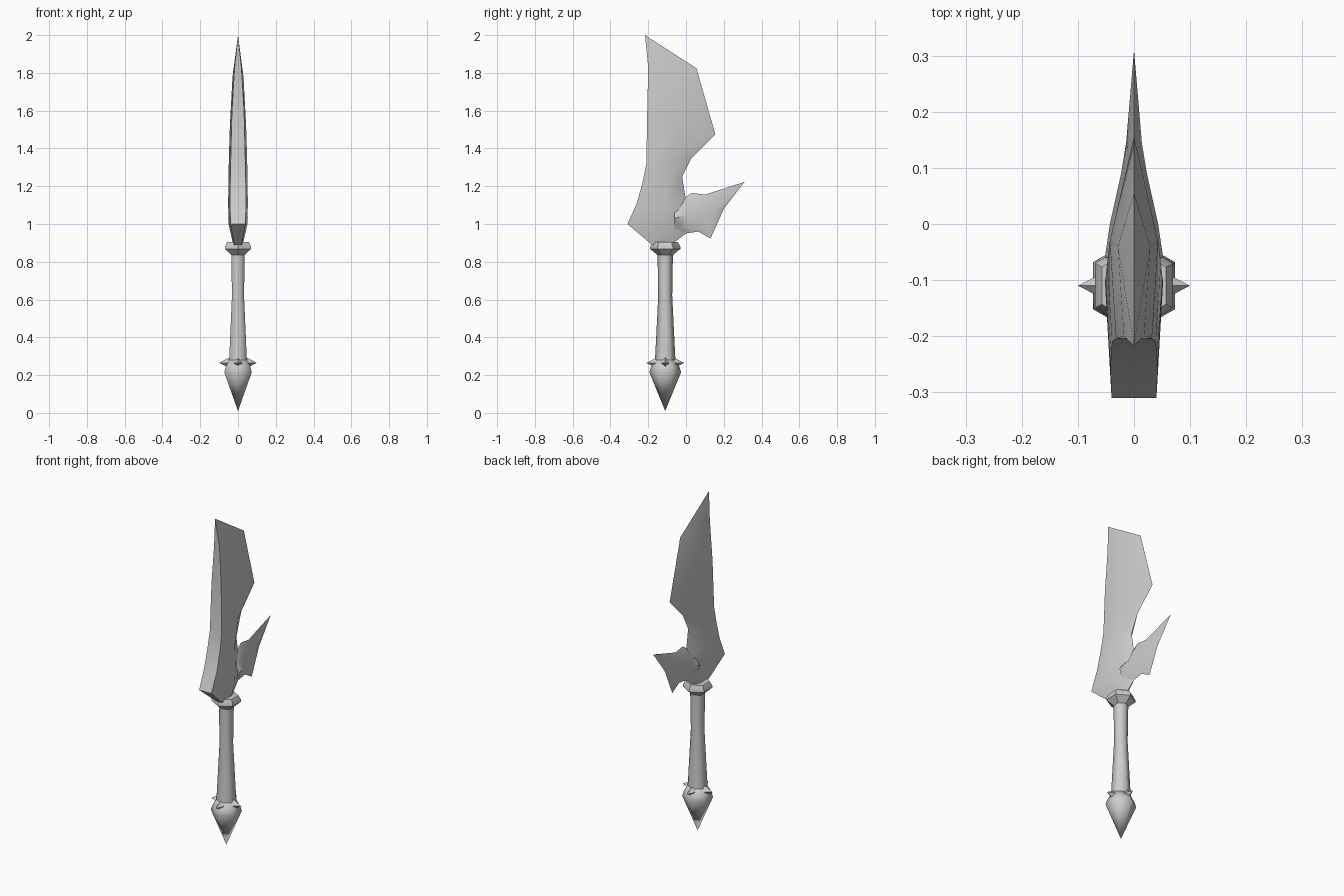
import bpy, bmesh, math
from mathutils import Matrix, Vector

cube = bpy.data.objects.get("Cube")
if cube:
    bpy.data.objects.remove(cube)

GREY = (0.6, 0.6, 0.6, 1)
steel = bpy.data.materials.new("plain_grey")
steel.use_nodes = True
steel.diffuse_color = GREY
steel.node_tree.nodes["Principled BSDF"].inputs["Base Color"].default_value = GREY

AXIS_Y = -0.11  # centre line of the grip


def finish(bm, name, angle):
    bmesh.ops.remove_doubles(bm, verts=bm.verts, dist=0.0005)
    bmesh.ops.recalc_face_normals(bm, faces=bm.faces)
    mesh = bpy.data.meshes.new(name)
    bm.to_mesh(mesh)
    bm.free()
    mesh.materials.append(steel)
    obj = bpy.data.objects.new(name, mesh)
    bpy.context.collection.objects.link(obj)
    bpy.ops.object.select_all(action='DESELECT')
    obj.select_set(True)
    bpy.context.view_layer.objects.active = obj
    bpy.ops.object.shade_smooth_by_angle(angle=math.radians(angle))
    return obj


def plate(name, rows, angle):
    """Skin rows of (y, z, half thickness) points on both sides of x = 0."""
    bm = bmesh.new()
    for side in (1, -1):
        grid = [[bm.verts.new((side * w, y, z)) for y, z, w in row] for row in rows]
        for a, b in zip(grid, grid[1:]):
            for i in range(len(a) - 1):
                bm.faces.new((a[i], a[i + 1], b[i + 1], b[i]))
    bmesh.ops.remove_doubles(bm, verts=bm.verts, dist=0.0005)
    bmesh.ops.dissolve_degenerate(bm, edges=bm.edges, dist=0.0005)
    return finish(bm, name, angle)


def lathe(name, profile, angle, sides=6):
    """Six-sided turned part from (radius, z) points, corners on the y axis."""
    bm = bmesh.new()
    rings = []
    for r, z in profile:
        rings.append([bm.verts.new((r * math.sin(math.tau * i / sides),
                                    AXIS_Y + r * math.cos(math.tau * i / sides), z))
                      for i in range(sides)])
    for a, b in zip(rings, rings[1:]):
        for i in range(sides):
            j = (i + 1) % sides
            bm.faces.new((a[i], a[j], b[j], b[i]))
    bmesh.ops.remove_doubles(bm, verts=bm.verts, dist=0.0005)
    bmesh.ops.dissolve_degenerate(bm, edges=bm.edges, dist=0.0005)
    bmesh.ops.holes_fill(bm, edges=[e for e in bm.edges if e.is_boundary], sides=sides)
    return finish(bm, name, angle)


# Blade: flat spine, swelling middle and sharp edge at each level
levels = [
    ((-0.18, 0.89, 0.02), (-0.10, 0.89, 0.025), (-0.06, 0.905)),
    ((-0.31, 1.00, 0.04), (-0.10, 1.00, 0.05), (0.00, 0.95)),
    ((-0.26, 1.11, 0.042), (-0.10, 1.10, 0.052), (0.00, 1.12)),
    ((-0.23, 1.22, 0.041), (-0.10, 1.22, 0.051), (-0.02, 1.25)),
    ((-0.21, 1.32, 0.039), (-0.07, 1.36, 0.048), (0.03, 1.35)),
    ((-0.205, 1.60, 0.032), (-0.03, 1.52, 0.043), (0.155, 1.475)),
    ((-0.20, 1.83, 0.018), (-0.04, 1.78, 0.029), (0.055, 1.825)),
    ((-0.217, 2.00, 0), (-0.217, 2.00, 0), (-0.217, 2.00)),
]
plate("blade", [[(s[0], s[1], 0), s, m, (*e, 0)] for s, m, e in levels], 40)

# Barbed hook behind the blade: top edge, ridge, bottom edge
hook = [
    ((-0.06, 1.10), (-0.06, 1.03, 0.052), (-0.07, 0.905)),
    ((0.03, 1.165), (0.00, 1.05, 0.043), (0.00, 0.95)),
    ((0.10, 1.155), (0.09, 1.06, 0.023), (0.065, 0.96)),
    ((0.31, 1.223), (0.145, 1.06, 0.014), (0.13, 0.923)),
    ((0.20, 1.08), (0.20, 1.08, 0), (0.20, 1.08)),
]
plate("hook", [[(*t, 0), m, (*b, 0)] for t, m, b in hook], 40)

# Grip, collar and pointed pommel
lathe("grip", [(0.056, 0.25), (0.052, 0.32), (0.037, 0.62), (0.041, 0.86)], 65)
lathe("collar", [(0.04, 0.835), (0.08, 0.868), (0.08, 0.88), (0.066, 0.905)], 35)
lathe("pommel", [(0, 0.01), (0.084, 0.215), (0.075, 0.245), (0.055, 0.28)], 65)

# Four small spikes around the pommel
for k, label in enumerate(("left", "back", "right", "front")):
    turn = Matrix.Rotation(k * math.pi / 2, 4, 'Z')
    bm = bmesh.new()
    bmesh.ops.create_cone(bm, segments=4, radius1=0.028, radius2=0, depth=0.055, cap_ends=True)
    place = (Matrix.Translation(Vector((0, AXIS_Y, 0.265))) @ turn
             @ Matrix.Translation(Vector((0.0725, 0, 0)))
             @ Matrix.Rotation(math.pi / 2, 4, 'Y'))
    bmesh.ops.transform(bm, matrix=place, verts=bm.verts)
    finish(bm, "pommel_spike_" + label, 30)
